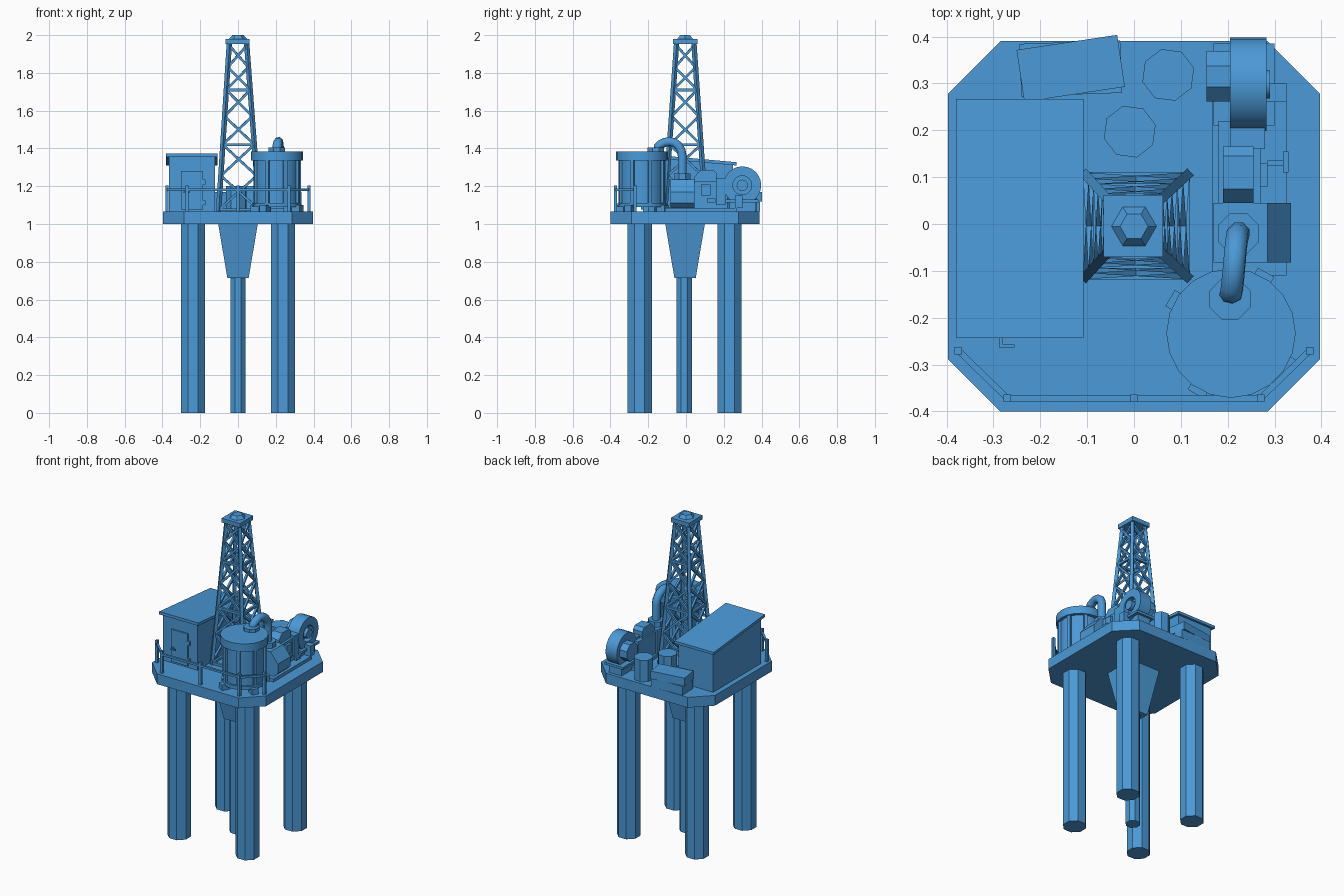
import bpy, bmesh, math
from mathutils import Vector, Matrix

if "Cube" in bpy.data.objects:
    bpy.data.objects.remove(bpy.data.objects["Cube"])

BLUE = bpy.data.materials.new("rig blue")
BLUE.diffuse_color = (0.07, 0.32, 0.68, 1)
BLUE.use_nodes = True
BLUE.node_tree.nodes["Principled BSDF"].inputs["Base Color"].default_value = BLUE.diffuse_color


def finish(name, bm, smooth=False):
    bmesh.ops.recalc_face_normals(bm, faces=bm.faces[:])
    me = bpy.data.meshes.new(name)
    bm.to_mesh(me)
    bm.free()
    me.materials.append(BLUE)
    ob = bpy.data.objects.new(name, me)
    bpy.context.collection.objects.link(ob)
    if smooth:
        bpy.ops.object.select_all(action='DESELECT')
        ob.select_set(True)
        bpy.context.view_layer.objects.active = ob
        bpy.ops.object.shade_smooth_by_angle(angle=math.radians(35))
    return ob


def add_box(bm, x0, x1, y0, y1, z0, z1, m=Matrix()):
    s = Matrix.Diagonal((x1 - x0, y1 - y0, z1 - z0, 1))
    t = Matrix.Translation(((x0 + x1) / 2, (y0 + y1) / 2, (z0 + z1) / 2))
    return bmesh.ops.create_cube(bm, size=1, matrix=m @ t @ s)['verts']


def boxes(name, *dims):
    bm = bmesh.new()
    for d in dims:
        add_box(bm, *d)
    return finish(name, bm)


def add_cone(bm, a, b, r0, r1, n, turn=0.0):
    a, b = Vector(a), Vector(b)
    m = Matrix.Translation((a + b) / 2) @ (b - a).to_track_quat('Z', 'Y').to_matrix().to_4x4()
    m = m @ Matrix.Rotation(math.radians(turn), 4, 'Z')
    bmesh.ops.create_cone(bm, cap_ends=True, segments=n, radius1=r0, radius2=r1,
                          depth=(b - a).length, matrix=m)


def cyl(name, a, b, r, n, turn=0.0, r1=None, smooth=False):
    bm = bmesh.new()
    add_cone(bm, a, b, r, r if r1 is None else r1, n, turn)
    return finish(name, bm, smooth)


def add_beam(bm, a, b, w):
    add_cone(bm, a, b, w * 0.707, w * 0.707, 4, 45)


def prism(name, pts, axis, lo, hi):
    """Extrude a profile along x, y or z."""
    bm = bmesh.new()
    put = {'x': lambda p, h: (h, *p), 'y': lambda p, h: (p[0], h, p[1]),
           'z': lambda p, h: (*p, h)}[axis]
    f = bm.faces.new([bm.verts.new(put(p, lo)) for p in pts])
    ext = bmesh.ops.extrude_face_region(bm, geom=[f])['geom']
    off = Vector(put((0, 0), hi - lo))
    bmesh.ops.translate(bm, vec=off, verts=[v for v in ext if isinstance(v, bmesh.types.BMVert)])
    return finish(name, bm)


# Deck, legs, funnel and drill pipe
prism("deck", [(-.285, -.4), (.285, -.4), (.397, -.288), (.397, .278),
               (.285, .39), (-.285, .39), (-.397, .278), (-.397, -.288)], 'z', 1.0, 1.065)
for sx in (-1, 1):
    for y in (-.245, .23):
        cyl("leg", (sx * .238, y, 0), (sx * .238, y, 1.0), .0695, 8, 22.5)
cyl("drill_pipe", (0, -.01, 0), (0, -.01, .73), .044, 8, 22.5)
cyl("funnel", (0, -.005, .715), (0, -.005, 1.0), .08, 4, 45, .148)

# Derrick: tapered corner posts with crossed braces
Z0, Z1 = 1.065, 1.955


def corner(i, z):
    t = (z - Z0) / (Z1 - Z0)
    h = .108 + (.046 - .108) * t
    sx, sy = ((-1, -1), (1, -1), (1, 1), (-1, 1))[i % 4]
    return Vector((.005 * (1 - t) + sx * h, -.004 + sy * h, z))


bm = bmesh.new()
levels = [1.075, 1.255, 1.42, 1.57, 1.71, 1.83, 1.945]
for i in range(4):
    add_beam(bm, corner(i, Z0), corner(i, Z1), .02)
    for k, (lo, hi) in enumerate(zip(levels, levels[1:])):
        add_beam(bm, corner(i, lo), corner(i + 1, hi), .013)
        add_beam(bm, corner(i + 1, lo), corner(i, hi), .013)
        if k % 2 == 0:
            add_beam(bm, corner(i, lo), corner(i + 1, lo), .015)
finish("derrick", bm)
boxes("derrick_top", (-.065, .062, -.07, .062, 1.953, 1.98))
cyl("derrick_cap", (0, -.005, 1.98), (0, -.005, 2.0), .048, 6, 30, .03)

# Cabin with sloping roof and door
prism("cabin", [(-.228, 1.065), (.25, 1.065), (.25, 1.315), (-.228, 1.36)], 'x', -.365, -.122)
prism("cabin_roof", [(-.243, 1.355), (.267, 1.31), (.267, 1.327), (-.243, 1.373)], 'x', -.38, -.108)
boxes("door", (-.302, -.186, -.237, -.226, 1.077, 1.28))
boxes("door_fittings", (-.19, -.172, -.24, -.226, 1.21, 1.235), (-.19, -.172, -.24, -.226, 1.10, 1.125),
      (-.288, -.28, -.262, -.235, 1.165, 1.173), (-.288, -.255, -.264, -.257, 1.165, 1.173))

# Crates and drums at the back
for name, ang, w, z0, z1 in (("lower_crate", 2, .215, 1.065, 1.12), ("upper_crate", 8.5, .217, 1.12, 1.17)):
    bm = bmesh.new()
    m = Matrix.Translation((-.135, .332, 0)) @ Matrix.Rotation(math.radians(ang), 4, 'Z')
    add_box(bm, -w / 2, w / 2, -.056, .056, z0, z1, m)
    finish(name, bm)
for x, y in ((.073, .318), (-.009, .197)):
    cyl("drum", (x, y, 1.065), (x, y, 1.2), .057, 8, 15)

# Tank with lid, ribs and feet
TX, TY = .207, -.233
cyl("tank", (TX, TY, 1.09), (TX, TY, 1.34), .118, 20, smooth=True)
cyl("tank_lid", (TX, TY, 1.335), (TX, TY, 1.385), .138, 20, smooth=True)
cyl("tank_flange", (TX, TY, 1.09), (TX, TY, 1.112), .13, 20, smooth=True)
bm = bmesh.new()
for k in range(8):
    m = Matrix.Translation((TX, TY, 0)) @ Matrix.Rotation(math.radians(20 + k * 45), 4, 'Z')
    add_box(bm, .11, .13, -.01, .01, 1.1, 1.34, m)
finish("tank_ribs", bm)
bm = bmesh.new()
for ang in (-30, 60, 150, 240):
    m = Matrix.Translation((TX, TY, 0)) @ Matrix.Rotation(math.radians(ang), 4, 'Z')
    add_box(bm, .10, .15, -.02, .02, 1.065, 1.10, m)
finish("tank_feet", bm)

# Bent pipe from the tank to the pump box
cyl("tank_collar", (.205, -.16, 1.38), (.205, -.16, 1.405), .047, 8, 22.5)
cyl("pump_collar", (.223, -.02, 1.235), (.223, -.02, 1.268), .047, 8, 22.5)
path = [Vector((.205, -.15, 1.39))]
for k in range(9):
    a = math.pi * (1 - k / 8)
    t = k / 8
    path.append(Vector((.205 + .018 * t, -.086 + .066 * math.cos(a),
                        (1.39 if t < .5 else 1.36) + (.046 if t < .5 else .076) * math.sin(a))))
path.append(Vector((.223, -.02, 1.25)))
cu = bpy.data.curves.new("bent_pipe", 'CURVE')
cu.dimensions = '3D'
cu.bevel_depth = .025
cu.bevel_resolution = 2
cu.use_fill_caps = True
sp = cu.splines.new('POLY')
sp.points.add(len(path) - 1)
for p, v in zip(sp.points, path):
    p.co = (*v, 1)
cu.materials.append(BLUE)
bpy.context.collection.objects.link(bpy.data.objects.new("bent_pipe", cu))

# Pump box, skid and engine
prism("pump_box", [(.17, 1.065), (.285, 1.065), (.335, 1.11), (.335, 1.17), (.285, 1.235), (.17, 1.235)],
      'y', -.082, .045)
boxes("skid", (.167, .325, -.11, .27, 1.065, 1.085))
boxes("engine", (.18, .27, .04, .22, 1.085, 1.225), (.255, .285, .08, .13, 1.15, 1.21),
      (.205, .28, .16, .21, 1.1, 1.24))
prism("engine_head", [(.045, 1.225), (.165, 1.225), (.165, 1.265), (.145, 1.285), (.075, 1.285), (.045, 1.25)],
      'x', .19, .255)
boxes("valve", (.285, .325, .125, .135, 1.12, 1.13), (.318, .33, .11, .155, 1.115, 1.135))

# Blower: ring-shaped housing, hub, motor and foot
bm = bmesh.new()
n, rings = 24, []
for x, r in ((.205, .1), (.283, .1), (.283, .05), (.25, .05), (.25, .0352)):
    rings.append([bm.verts.new((x, .298 + r * math.cos(2 * math.pi * k / n),
                                1.205 + r * math.sin(2 * math.pi * k / n))) for k in range(n)])
for a, b in zip(rings, rings[1:]):
    for k in range(n):
        bm.faces.new((a[k], a[(k + 1) % n], b[(k + 1) % n], b[k]))
bm.faces.new(rings[0])
bm.faces.new(rings[-1])
finish("blower", bm, True)
cyl("blower_hub", (.24, .298, 1.205), (.29, .298, 1.205), .03, 12, smooth=True)
boxes("blower_foot", (.17, .3, .21, .385, 1.115, 1.13), (.19, .28, .23, .37, 1.065, 1.115),
      (.283, .325, .26, .30, 1.085, 1.15))
cyl("blower_motor", (.155, .315, 1.205), (.21, .315, 1.205), .058, 8, 22.5)

# Railing along the front edge
posts = [(-.375, -.27), (-.27, -.372), (0, -.372), (.27, -.372), (.375, -.27)]
bm = bmesh.new()
for x, y in posts:
    add_box(bm, x - .008, x + .008, y - .008, y + .008, 1.065, 1.205)
for a, b in zip(posts, posts[1:]):
    add_beam(bm, (*a, 1.182), (*b, 1.182), .013)
finish("railing", bm)
